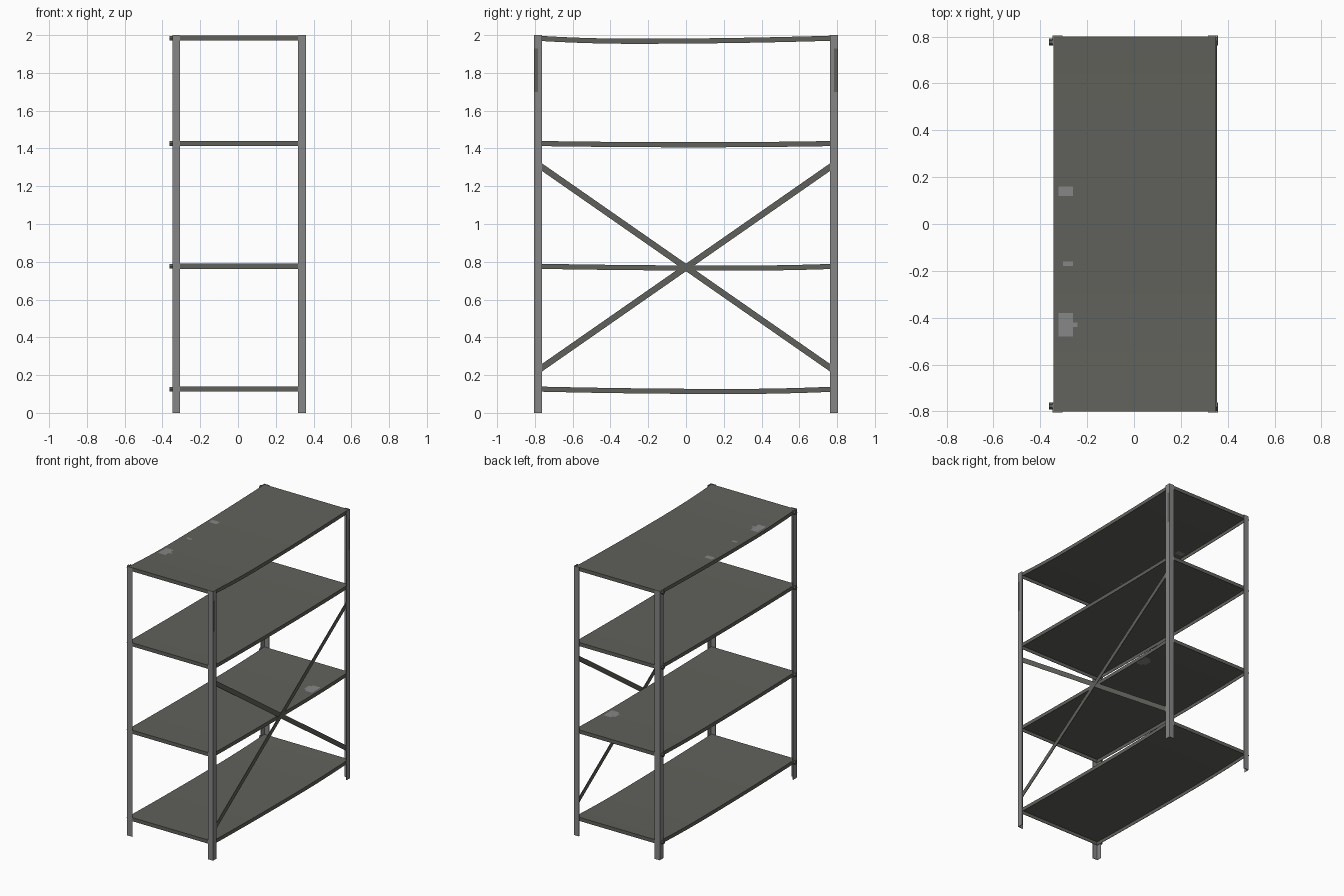
import bpy, bmesh, math
from mathutils import Vector

if "Cube" in bpy.data.objects:
    bpy.data.objects.remove(bpy.data.objects["Cube"])


def material(name, rgb):
    m = bpy.data.materials.new(name)
    m.diffuse_color = (*rgb, 1)
    m.use_nodes = True
    m.node_tree.nodes["Principled BSDF"].inputs["Base Color"].default_value = m.diffuse_color
    return m


DARK = material("dark olive grey steel", (0.118, 0.121, 0.105))
LIGHT = material("light grey steel", (0.235, 0.24, 0.235))


def finish(bm, name, mats):
    me = bpy.data.meshes.new(name)
    bm.to_mesh(me)
    bm.free()
    for m in mats:
        me.materials.append(m)
    ob = bpy.data.objects.new(name, me)
    bpy.context.collection.objects.link(ob)
    return ob


XL, XR, Y, T, W = -0.348, 0.359, 0.805, 0.004, 0.042


# Corner posts: L-shaped angle steel, open towards the inside
def post(name, cx, cy, sx, sy):
    h = W / 2
    profile = [(0, 0), (h, 0), (W, 0), (W, T), (h, T), (T, T), (T, h), (T, W), (0, W), (0, h)]
    quads = [(0, 1, 4, 5), (1, 2, 3, 4), (0, 5, 6, 9), (9, 6, 7, 8)]
    zs = [0, 0.3, 0.7, 1.25, 1.7, 1.93, 2.0]
    bm = bmesh.new()
    rings = [[bm.verts.new((cx + sx * a, cy + sy * b, z)) for a, b in profile] for z in zs]
    n = len(profile)
    for lo, hi in zip(rings, rings[1:]):
        for i in range(n):
            bm.faces.new((lo[i], lo[(i + 1) % n], hi[(i + 1) % n], hi[i]))
    for ring in (rings[0], rings[-1]):
        for q in quads:
            bm.faces.new([ring[i] for i in q])
    bmesh.ops.recalc_face_normals(bm, faces=bm.faces)
    # worn dark area on the outer half of the brace-side flange
    for f in bm.faces:
        c = f.calc_center_median()
        if f.normal.x > 0.9 and cx > 0 and 1.7 < c.z < 1.93 and abs(c.y) > Y - h:
            f.material_index = 1
    finish(bm, name, [LIGHT, DARK])


for side, cx, sx in (("left", XL, 1), ("right", XR, -1)):
    for end, cy, sy in (("front", -Y, 1), ("back", Y, -1)):
        post(f"{end}_{side}_post", cx, cy, sx, sy)


# Shelves: sagging sheet trays with a folded-down rim, open below
def shelf(name, z, sag, peak, patches):
    x0, x1, y1 = XL + T + 0.001, XR - 2 * T - 0.001, Y - T - 0.001
    nx, ny = 34, 80
    bm = bmesh.new()
    g = []
    for j in range(ny + 1):
        y = -y1 + 2 * y1 * j / ny
        t = (y - peak) / ((y1 - peak) if y > peak else (y1 + peak))
        d = sag * (1 - t * t)
        g.append([bm.verts.new((x0 + (x1 - x0) * i / nx, y, z - d)) for i in range(nx + 1)])
    for j in range(ny):
        for i in range(nx):
            f = bm.faces.new((g[j][i], g[j][i + 1], g[j + 1][i + 1], g[j + 1][i]))
            c = f.calc_center_median()
            # bare worn spots
            for px, py, rx, ry in patches:
                if ((c.x - px) / rx) ** 2 + ((c.y - py) / ry) ** 2 < 1:
                    f.material_index = 1
    rim = [e for e in bm.edges if e.is_boundary]
    new = bmesh.ops.extrude_edge_only(bm, edges=rim)["geom"]
    for v in new:
        if isinstance(v, bmesh.types.BMVert):
            v.co.z -= 0.027
        elif isinstance(v, bmesh.types.BMFace):
            v.material_index = 0
    bmesh.ops.recalc_face_normals(bm, faces=bm.faces)
    bm.faces.ensure_lookup_table()
    if bm.faces[0].normal.z < 0:
        bmesh.ops.reverse_faces(bm, faces=bm.faces)
    ob = finish(bm, name, [DARK, LIGHT])
    mod = ob.modifiers.new("sheet", "SOLIDIFY")
    mod.thickness = 0.003
    mod.offset = -1


shelf("bottom_shelf", 0.14, 0.013, 0.25, [])
shelf("lower_shelf", 0.79, 0.010, 0.27, [(0.295, 0.45, 0.04, 0.055)])
shelf("upper_shelf", 1.44, 0.007, 0.05, [])
shelf("top_shelf", 1.998, 0.017, -0.28,
      [(-0.29, -0.43, 0.04, 0.055), (-0.30, 0.14, 0.033, 0.03), (-0.283, -0.167, 0.016, 0.02)])


# Crossed flat braces on the right side
def brace(name, s, x):
    a, b = Vector((x, -0.79, 0.77 - s * 0.55)), Vector((x, 0.79, 0.77 + s * 0.55))
    d = (b - a).normalized()
    n = Vector((0, -d.z, d.y)) * 0.0165
    w = Vector((0.0022, 0, 0))
    bm = bmesh.new()
    ring = [[bm.verts.new(p + u * n + v * w) for u, v in ((-1, -1), (1, -1), (1, 1), (-1, 1))] for p in (a, b)]
    for i in range(4):
        k = (i + 1) % 4
        bm.faces.new((ring[0][i], ring[0][k], ring[1][k], ring[1][i]))
    for r in ring:
        bm.faces.new(r)
    bmesh.ops.recalc_face_normals(bm, faces=bm.faces)
    finish(bm, name, [DARK])


brace("rising_brace", 1, XR - T - 0.002)
brace("falling_brace", -1, XR - T - 0.0035)

# Hexagonal bolt heads on the left posts, one pair per shelf
for k, z in enumerate((0.126, 0.776, 1.426, 1.984)):
    for end, y in (("front", -0.777), ("back", 0.777)):
        bpy.ops.mesh.primitive_cylinder_add(vertices=6, radius=0.014, depth=0.016,
                                            location=(XL - 0.006, y, z), rotation=(0, math.pi / 2, 0))
        ob = bpy.context.object
        ob.name = f"{end}_bolt_{k + 1}"
        ob.data.materials.append(DARK)
